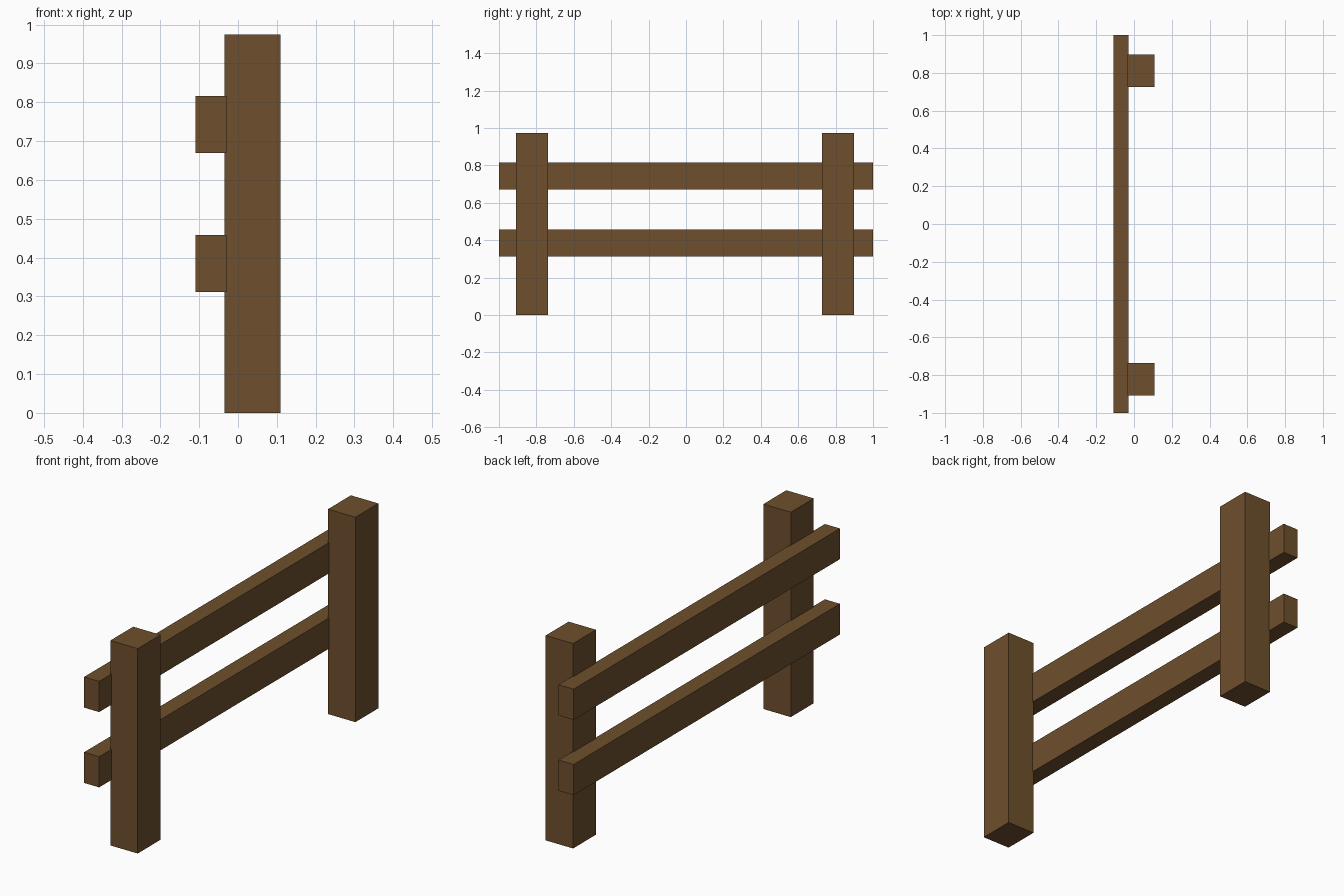
import bpy
from mathutils import Vector

# Remove the default cube
cube = bpy.data.objects.get("Cube")
if cube:
    bpy.data.objects.remove(cube, do_unlink=True)

# Brown wood
wood = bpy.data.materials.new("brown_wood")
wood.use_nodes = True
colour = (0.156, 0.078, 0.026, 1)
wood.diffuse_color = colour
bsdf = next(n for n in wood.node_tree.nodes if n.type == "BSDF_PRINCIPLED")
bsdf.inputs["Base Color"].default_value = colour
bsdf.inputs["Roughness"].default_value = 0.9


def beam(name, low, high):
    """Square-edged timber between two opposite corners."""
    low, high = Vector(low), Vector(high)
    bpy.ops.mesh.primitive_cube_add(size=1, location=(low + high) / 2)
    obj = bpy.context.object
    obj.name = name
    obj.scale = high - low
    bpy.ops.object.transform_apply(location=False, rotation=False, scale=True)
    obj.data.materials.append(wood)


# Upright posts
for name, y in (("front_post", -0.909), ("back_post", 0.726)):
    beam(name, (-0.035, y, 0), (0.109, y + 0.172, 0.974))

# Long rails, let slightly into the posts
for name, z in (("lower_rail", 0.312), ("upper_rail", 0.67)):
    beam(name, (-0.109, -1, z), (-0.03, 1, z + 0.146))
